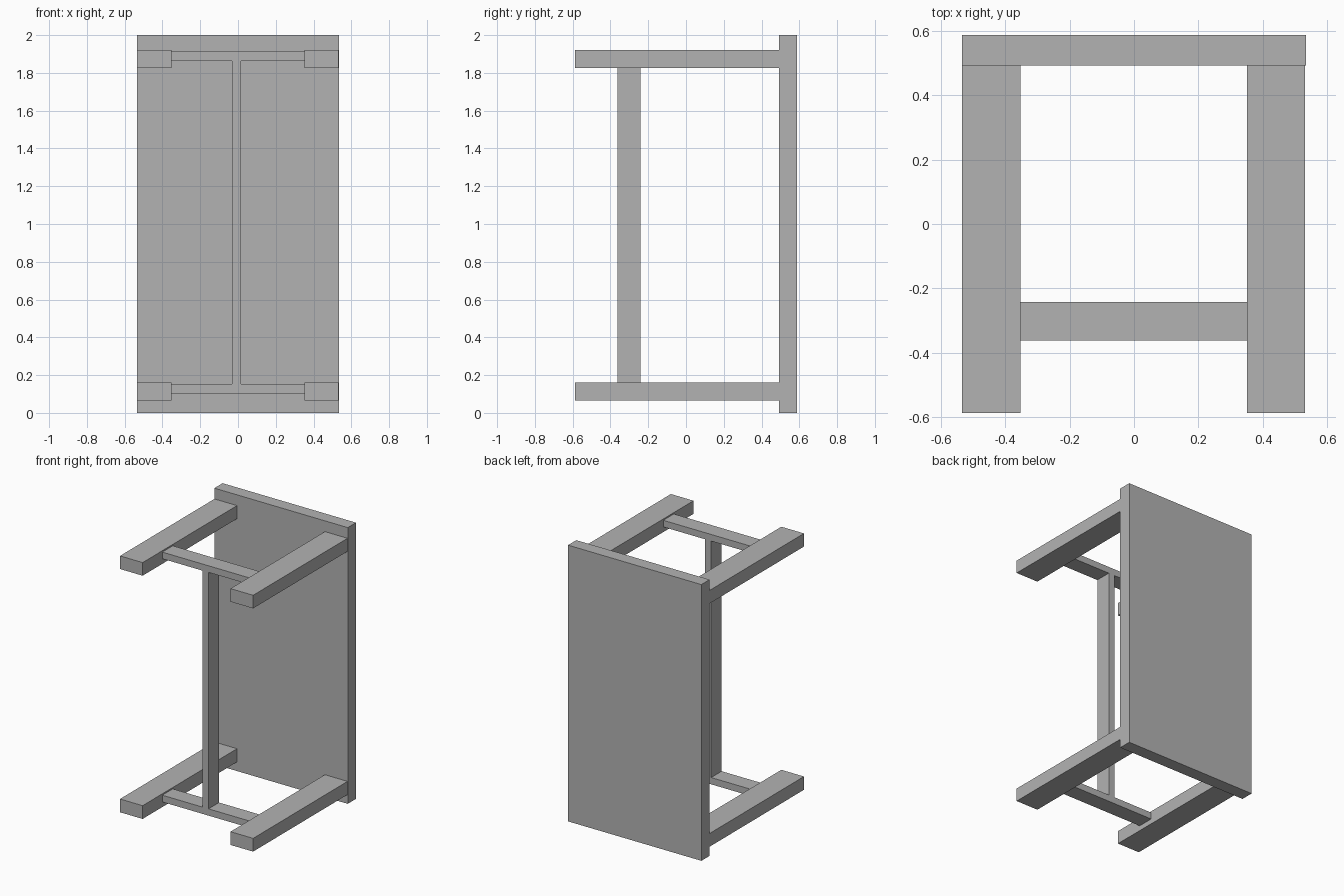
import bpy

cube = bpy.data.objects.get("Cube")
if cube:
    bpy.data.objects.remove(cube, do_unlink=True)

grey = bpy.data.materials.new("plain grey")
grey.use_nodes = True
COLOUR = (0.45, 0.45, 0.45, 1)
grey.diffuse_color = COLOUR
grey.node_tree.nodes["Principled BSDF"].inputs["Base Color"].default_value = COLOUR


def box(name, x, y, z):
    """Add a box spanning the given (low, high) ranges."""
    spans = (x, y, z)
    bpy.ops.mesh.primitive_cube_add(size=1, location=[(a + b) / 2 for a, b in spans])
    obj = bpy.context.object
    obj.name = name
    obj.scale = [b - a for a, b in spans]
    bpy.ops.object.transform_apply(location=False, rotation=False, scale=True)
    obj.data.materials.append(grey)


# Table top, standing upright at the back
box("table_top", (-0.534, 0.534), (0.493, 0.587), (0, 2))

# Legs point forward, with a short stretcher joining each pair
for end, leg_z, bar_z in (("lower", (0.066, 0.162), (0.103, 0.152)),
                          ("upper", (1.827, 1.922), (1.864, 1.912))):
    box(f"{end}_right_leg", (-0.534, -0.353), (-0.587, 0.493), leg_z)
    box(f"{end}_left_leg", (0.351, 0.532), (-0.587, 0.493), leg_z)
    box(f"{end}_stretcher", (-0.353, 0.351), (-0.362, -0.242), bar_z)

# Long stretcher between the two short ones
box("long_stretcher", (-0.032, 0.017), (-0.362, -0.242), (0.152, 1.864))
